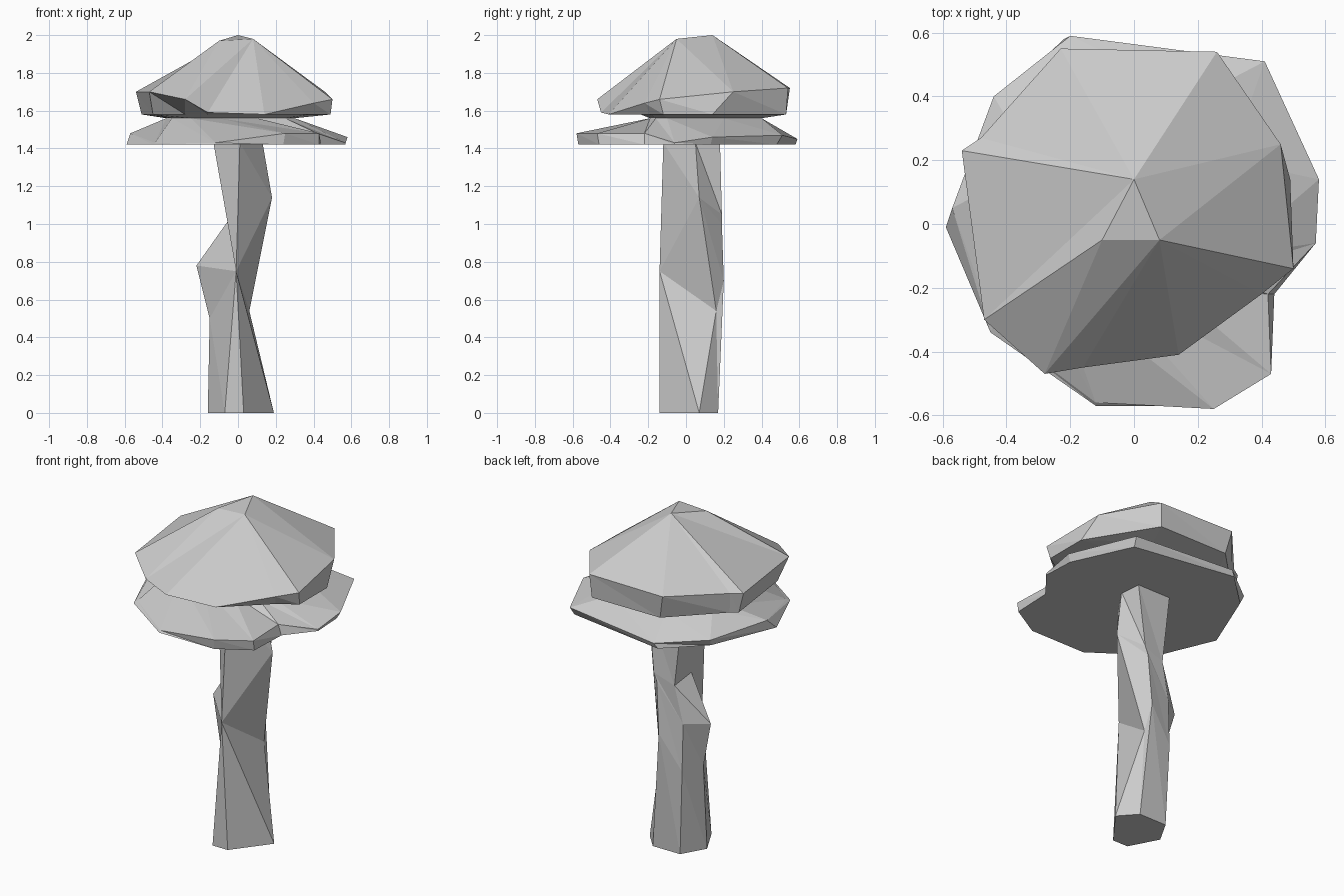
import bpy, bmesh

if "Cube" in bpy.data.objects:
    bpy.data.objects.remove(bpy.data.objects["Cube"], do_unlink=True)

grey = bpy.data.materials.new("pale_grey")
grey.use_nodes = True
tint = (0.6, 0.6, 0.6, 1)
grey.diffuse_color = tint
grey.node_tree.nodes["Principled BSDF"].inputs["Base Color"].default_value = tint


def level(points, z):
    return [(x, y, z) for x, y in points]


def loft(name, rings):
    """Skin rings of equal length; repeated points collapse into facets."""
    bm = bmesh.new()
    cache = {}

    def face(points):
        pts = list(dict.fromkeys(points))
        if len(pts) < 3:
            return
        for p in pts:
            if p not in cache:
                cache[p] = bm.verts.new(p)
        bm.faces.new([cache[p] for p in pts])

    for low, high in zip(rings, rings[1:]):
        for i in range(len(low)):
            j = (i + 1) % len(low)
            face((low[i], low[j], high[i]))
            face((low[j], high[j], high[i]))
    face(rings[0][::-1])
    face(rings[-1])
    bmesh.ops.recalc_face_normals(bm, faces=bm.faces)
    mesh = bpy.data.meshes.new(name)
    bm.to_mesh(mesh)
    bm.free()
    mesh.materials.append(grey)
    obj = bpy.data.objects.new(name, mesh)
    bpy.context.collection.objects.link(obj)
    return obj


# Lower skirt: flat base, thin irregular rim, slope up to the neck
skirt_base = level([(.57, -.06), (.56, .13), (.40, .48), (-.22, .58), (-.43, .38), (-.59, -.01),
                    (-.45, -.34), (-.12, -.57), (.24, -.57), (.43, -.46), (.44, -.22)], 1.42)
skirt_rim = [(.57, -.06, 1.43), (.58, .14, 1.46), (.41, .51, 1.47), (-.2, .59, 1.45),
             (-.44, .4, 1.46), (-.57, .05, 1.48), (-.44, -.32, 1.43), (-.12, -.56, 1.43),
             (.25, -.58, 1.48), (.43, -.47, 1.48), (.42, -.22, 1.48)]
neck = level([(.3, -.1), (.3, .2), (.2, .4), (-.15, .4), (-.35, .25), (-.38, .15),
              (-.35, -.12), (-.25, -.19), (-.1, -.19), (.1, -.19), (.25, -.16)], 1.56)
loft("lower_skirt", [skirt_base, skirt_rim, neck])

# Upper cap: overhanging rim that closes to a three-cornered peak
cap_base = level([(.49, -.12), (.49, .14), (.25, .53), (-.2, .53), (-.47, .26), (-.51, .23),
                  (-.45, -.22), (-.28, -.24), (-.16, -.24), (.14, -.24), (.38, -.19)], 1.58)
cap_rim = [(.5, -.14, 1.66), (.46, .25, 1.7), (.26, .54, 1.72), (-.23, .55, 1.72),
           (-.48, .27, 1.7), (-.54, .23, 1.7), (-.47, -.3, 1.7), (-.28, -.47, 1.66),
           (-.16, -.45, 1.59), (.14, -.41, 1.58), (.4, -.22, 1.64)]
peak, left, right = (0, .14, 2), (-.1, -.05, 1.97), (.08, -.05, 1.98)
cap_top = [right] + [peak] * 5 + [left] + [right] * 4
loft("upper_cap", [neck, cap_base, cap_rim, cap_top])

# Crooked faceted stem
front = (-.01, -.14, .75)
knee = (.18, .07, 1.14)
loft("stem", [
    level([(-.07, -.14), (.03, -.14), (.19, .07), (.1, .17), (-.08, .17), (-.16, .03)], 0),
    [front, front, (.06, .16, .54), (.04, .2, .7), (-.1, .18, .5), (-.15, .05, .5)],
    [front, front, knee, (.06, .19, 1), (-.1, .17, .78), (-.22, .08, .78)],
    [front, front, knee, (.08, .19, 1.05), (-.05, .18, 1), (-.05, .02, 1.02)],
    level([(.01, -.12), (.01, -.12), (.13, .05), (.12, .18), (-.1, .18), (-.13, 0)], 1.43),
])
